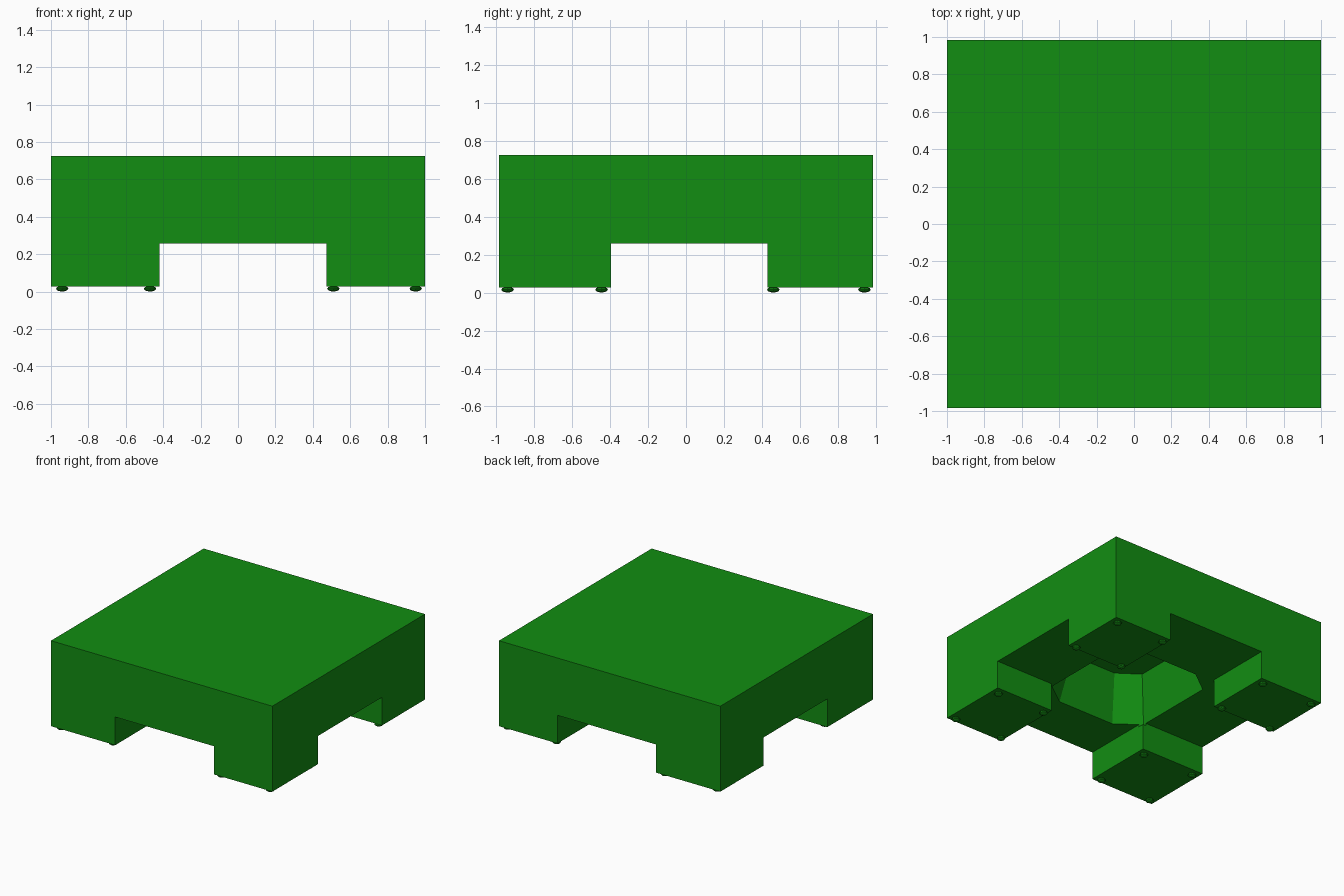
import bpy, bmesh

if "Cube" in bpy.data.objects:
    bpy.data.objects.remove(bpy.data.objects["Cube"])

green = bpy.data.materials.new("green")
green.diffuse_color = (0.006, 0.27, 0.006, 1)
green.use_nodes = True
green.node_tree.nodes["Principled BSDF"].inputs["Base Color"].default_value = green.diffuse_color


def add_object(name, bm):
    bmesh.ops.recalc_face_normals(bm, faces=bm.faces)
    mesh = bpy.data.meshes.new(name)
    bm.to_mesh(mesh)
    bm.free()
    obj = bpy.data.objects.new(name, mesh)
    bpy.context.collection.objects.link(obj)
    mesh.materials.append(green)
    return obj


def loft(name, bottom, z0, top, z1):
    """Closed solid between two matching outlines."""
    bm = bmesh.new()
    a = [bm.verts.new((x, y, z0)) for x, y in bottom]
    b = [bm.verts.new((x, y, z1)) for x, y in top]
    n = len(a)
    bm.faces.new(a)
    bm.faces.new(b)
    for i in range(n):
        j = (i + 1) % n
        bm.faces.new((a[i], a[j], b[j], b[i]))
    return add_object(name, bm)


def box(name, x0, x1, y0, y1, z0, z1):
    rect = [(x0, y0), (x1, y0), (x1, y1), (x0, y1)]
    return loft(name, rect, z0, rect, z1)


def octagon(cy, hx, hy, cx, cut_y):
    """Rectangle with cut corners."""
    return [(-hx + cx, cy - hy), (hx - cx, cy - hy), (hx, cy - hy + cut_y),
            (hx, cy + hy - cut_y), (hx - cx, cy + hy), (-hx + cx, cy + hy),
            (-hx, cy + hy - cut_y), (-hx, cy - hy + cut_y)]


def subtract(obj, cutter):
    mod = obj.modifiers.new("cut", 'BOOLEAN')
    mod.operation = 'DIFFERENCE'
    mod.solver = 'EXACT'
    mod.object = cutter
    bpy.context.view_layer.objects.active = obj
    bpy.ops.object.modifier_apply(modifier=mod.name)
    bpy.data.objects.remove(cutter)


# Body: a block with two crossing channels that leave four corner legs
body = box("table_body", -1, 1, -0.985, 0.985, 0.028, 0.726)
subtract(body, box("channel_y", -0.42, 0.472, -1.2, 1.2, -0.2, 0.258))
subtract(body, box("channel_x", -1.2, 1.2, -0.395, 0.43, -0.2, 0.258))

# Tapered eight-sided hollow in the underside
subtract(body, loft("hollow", octagon(-0.077, 0.45, 0.488, 0.19, 0.14), 0.24,
                    octagon(-0.077, 0.375, 0.395, 0.17, 0.12), 0.637))

# Small flattened feet, four under each leg
bm = bmesh.new()
for x in (-0.94, -0.47, 0.51, 0.95):
    for y in (-0.94, -0.445, 0.46, 0.94):
        verts = bmesh.ops.create_uvsphere(bm, u_segments=8, v_segments=6, radius=1)["verts"]
        bmesh.ops.scale(bm, vec=(0.033, 0.033, 0.015), verts=verts)
        bmesh.ops.translate(bm, vec=(x, y, 0.0155), verts=verts)
add_object("feet", bm)
